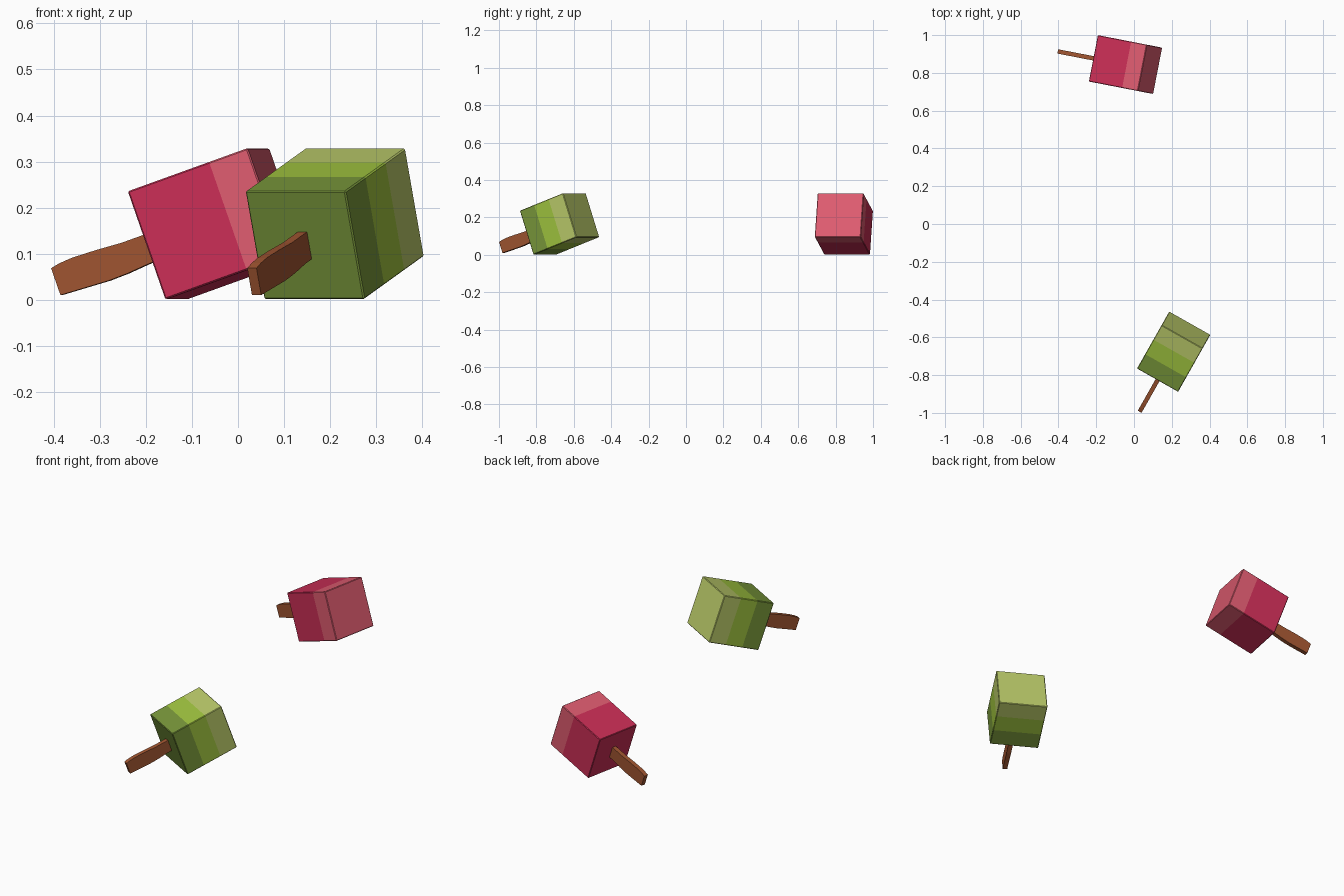
import bpy, bmesh, math
from mathutils import Matrix, Vector

if "Cube" in bpy.data.objects:
    bpy.data.objects.remove(bpy.data.objects["Cube"])

L, W, H = 0.281, 0.25, 0.249      # block length, width, height
TILT = math.radians(19.5)


def mat(name, rgb):
    m = bpy.data.materials.new(name)
    lin = [(c / 255 / 12.92) if c / 255 <= 0.04045 else ((c / 255 + 0.055) / 1.055) ** 2.4 for c in rgb]
    m.diffuse_color = (*lin, 1)
    m.use_nodes = True
    m.node_tree.nodes["Principled BSDF"].inputs["Base Color"].default_value = m.diffuse_color
    return m


wood = mat("brown wood", (158, 84, 48))
crimson = mat("crimson", (202, 46, 86))
pink = mat("pink", (222, 92, 112))
green_dark = mat("leaf green", (120, 150, 58))
green_mid = mat("bright green", (158, 194, 62))
green_pale = mat("pale green", (184, 200, 104))


def finish(bm, name, mats, mtx):
    me = bpy.data.meshes.new(name)
    bmesh.ops.recalc_face_normals(bm, faces=bm.faces[:])
    bm.to_mesh(me)
    bm.free()
    ob = bpy.data.objects.new(name, me)
    for m in mats:
        me.materials.append(m)
    ob.matrix_world = mtx
    bpy.context.collection.objects.link(ob)


def ice_block(name, mats, cuts, mtx):
    # softened box, sliced into colour bands along its length
    bm = bmesh.new()
    bmesh.ops.create_cube(bm, size=1, matrix=Matrix.Diagonal((L, W, H, 1)))
    bmesh.ops.bevel(bm, geom=bm.edges[:], offset=0.003, segments=1, affect='EDGES')
    for c in cuts:
        bmesh.ops.bisect_plane(bm, geom=bm.verts[:] + bm.edges[:] + bm.faces[:],
                               plane_co=(c * L - L / 2, 0, 0), plane_no=(1, 0, 0))
    for f in bm.faces:
        t = f.calc_center_median().x / L + 0.5
        f.material_index = sum(t > c for c in cuts)
    finish(bm, name, mats, mtx)


def stick(name, mtx):
    # flat wavy plank extruded from its side profile
    top = [(-0.236, 0.031), (-0.215, 0.035), (-0.185, 0.037), (-0.13, 0.035), (-0.07, 0.031), (0.02, 0.031)]
    bot = [(0.02, -0.031), (-0.03, -0.032), (-0.08, -0.036), (-0.125, -0.037), (-0.18, -0.034), (-0.236, -0.031)]
    bm = bmesh.new()
    t = 0.023
    f = bm.faces.new([bm.verts.new((x - L / 2, -t / 2, z)) for x, z in top + bot])
    ext = bmesh.ops.extrude_face_region(bm, geom=[f])
    bmesh.ops.translate(bm, vec=(0, t, 0), verts=[v for v in ext["geom"] if isinstance(v, bmesh.types.BMVert)])
    finish(bm, name, [wood], mtx)


def popsicle(name, pos, heading, mats, cuts):
    mtx = (Matrix.Translation(Vector(pos)) @ Matrix.Rotation(math.radians(heading), 4, 'Z')
           @ Matrix.Rotation(-TILT, 4, 'Y'))
    ice_block(name + "_ice_block", mats, cuts, mtx)
    stick(name + "_stick", mtx)


popsicle("red", (-0.045, 0.844, 0.165), -11, [crimson, pink], [0.68])
popsicle("green", (0.21, -0.676, 0.165), 60.5, [green_dark, green_mid, green_pale], [1 / 3, 2 / 3])
